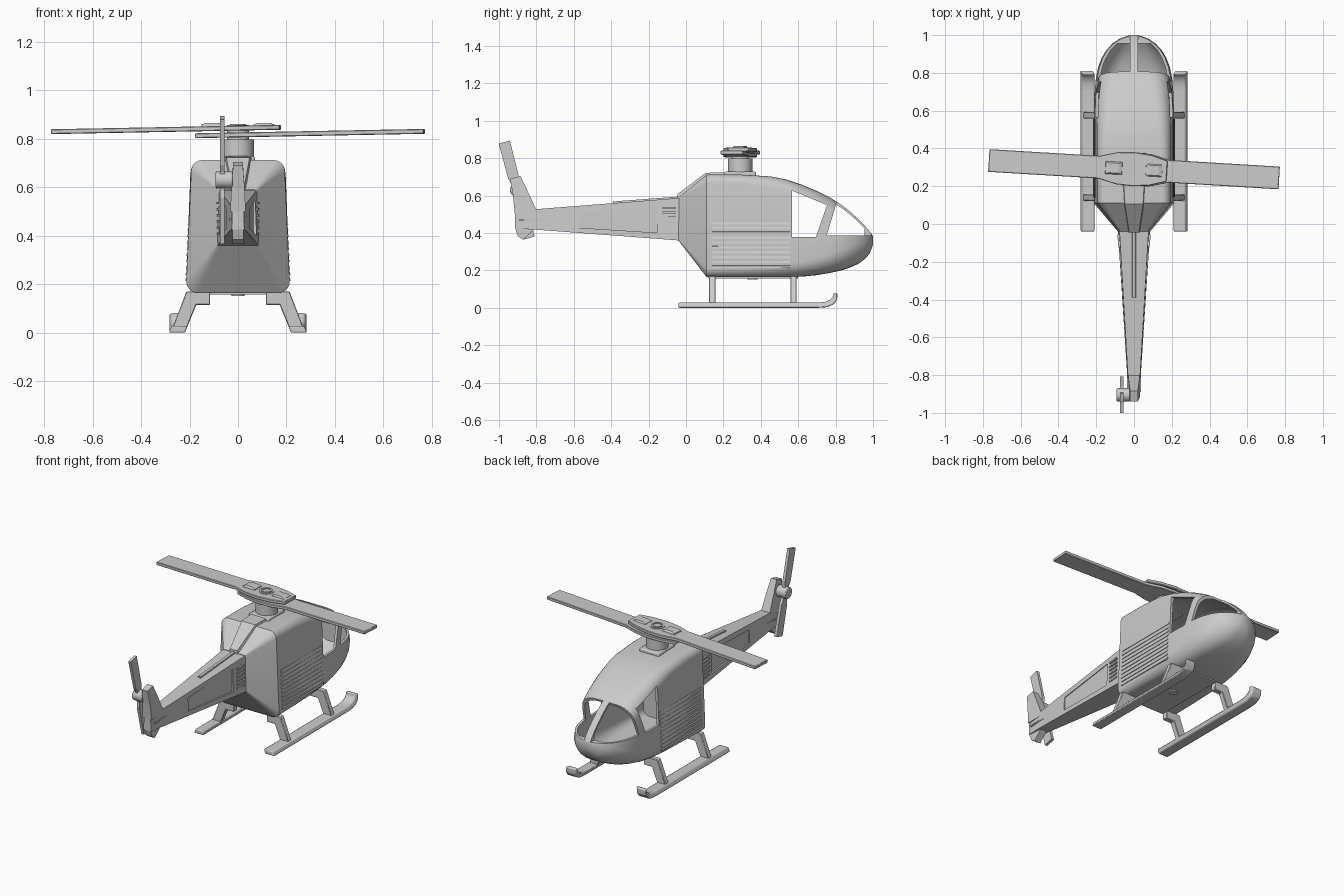
import bpy, bmesh, math
from mathutils import Matrix, Vector

if "Cube" in bpy.data.objects:
    bpy.data.objects.remove(bpy.data.objects["Cube"])


def loft(name, rings):
    """Closed solid skinned through matching rings of points."""
    bm = bmesh.new()
    vs = [[bm.verts.new(p) for p in ring] for ring in rings]
    n = len(vs[0])
    for a, b in zip(vs, vs[1:]):
        for i in range(n):
            j = (i + 1) % n
            bm.faces.new((a[i], a[j], b[j], b[i]))
    bm.faces.new(vs[0])
    bm.faces.new(vs[-1][::-1])
    bmesh.ops.recalc_face_normals(bm, faces=bm.faces)
    me = bpy.data.meshes.new(name)
    bm.to_mesh(me)
    bm.free()
    ob = bpy.data.objects.new(name, me)
    bpy.context.collection.objects.link(ob)
    return ob


def side_prism(name, pts, x0, x1):
    return loft(name, [[(x, y, z) for y, z in pts] for x in (x0, x1)])


def box(name, lo, hi):
    (a, b, c), (d, e, f) = lo, hi
    return side_prism(name, [(b, c), (e, c), (e, f), (b, f)], a, d)


def cyl(name, r0, r1, z0, z1, loc=(0, 0, 0), n=32, axis="z"):
    pts = [(math.cos(2 * math.pi * i / n), math.sin(2 * math.pi * i / n)) for i in range(n)]
    ob = loft(name, [[(r * c, r * s, z) for c, s in pts] for r, z in ((r0, z0), (r1, z1))])
    if axis == "x":
        ob.data.transform(Matrix.Rotation(math.pi / 2, 4, "Y"))
    ob.data.transform(Matrix.Translation(Vector(loc)))
    return smooth(ob)


def activate(ob):
    bpy.ops.object.select_all(action="DESELECT")
    ob.select_set(True)
    bpy.context.view_layer.objects.active = ob


def smooth(ob, deg=28):
    activate(ob)
    bpy.ops.object.shade_smooth_by_angle(angle=math.radians(deg))
    return ob


def cut(ob, cutter):
    m = ob.modifiers.new("cut", "BOOLEAN")
    m.operation, m.solver, m.object = "DIFFERENCE", "EXACT", cutter
    activate(ob)
    bpy.ops.object.modifier_apply(modifier=m.name)
    bpy.data.objects.remove(cutter)


def bevel(ob, w=0.008, seg=2):
    m = ob.modifiers.new("bevel", "BEVEL")
    m.width, m.segments, m.limit_method = w, seg, "ANGLE"
    return smooth(ob)


def section(y, zb, zt, wb, wt, r, inset=0.0, n=6):
    """Rounded trapezoid across the fuselage at station y."""
    zb, zt, wb, wt = zb + inset, zt - inset, wb - inset, wt - inset
    r = min(r, 0.97 * wb, 0.97 * wt, 0.48 * (zt - zb))
    out = []
    for k, (sx, w, z) in enumerate(((1, wt, zt - r), (-1, wt, zt - r), (-1, wb, zb + r), (1, wb, zb + r))):
        for i in range(n + 1):
            a = math.pi / 2 * (k + i / n)
            out.append((sx * (w - r) + r * math.cos(a), y, z + r * math.sin(a)))
    return out


# Fuselage shell: y, bottom, top, lower half-width, upper half-width, corner radius
stations = [
    (-0.04, .36, .59, .085, .075, .008), (.11, .165, .712, .213, .193, .045),
    (.30, .165, .712, .213, .195, .05), (.45, .165, .703, .213, .197, .06),
    (.53, .165, .688, .213, .197, .07), (.62, .167, .658, .211, .196, .08),
    (.70, .175, .625, .208, .192, .09), (.77, .187, .590, .202, .187, .10),
    (.83, .200, .552, .190, .178, .11), (.88, .217, .513, .171, .163, .11),
    (.92, .235, .476, .147, .143, .11), (.955, .260, .441, .115, .113, .09),
    (.98, .288, .412, .078, .078, .062), (.994, .32, .393, .042, .042, .036),
    (1.0, .342, .382, .016, .016, .014)]
body = loft("fuselage", [section(*s) for s in stations])
inner = [(.15,) + stations[1][1:]] + stations[2:12]
cut(body, loft("cabin_cutter", [section(*s, inset=.016) for s in inner]))
# Door windows and split windscreen
cut(body, side_prism("door_cutter", [(.567, .38), (.695, .38), (.754, .55), (.567, .627)], -.4, .4))
screen = [(.752, .386), (1.1, .386), (1.1, .70), (.846, .70)]
for s in (1, -1):
    cut(body, side_prism("screen_cutter", screen, s * .022, s * .4))
smooth(body, 25)

# Engine louvres on the body sides and vents at the boom root
for s in (1, -1):
    for i in range(10):
        z = .215 + i * .026
        x = .212 - .02 * (z - .21) / .457
        side = [(x - .008, z - .002), (x + .006, z - .002), (x + .003, z + .010), (x - .008, z + .013)]
        loft("side_louvre", [[(s * px, y, pz) for px, pz in side] for y in (.14, .555)])
    for i in range(6):
        z = .405 + i * .025
        loft("boom_vent", [[(s * (w + d), y, z + h) for d, h in ((-.01, 0), (.004, 0), (.004, .009), (-.01, .009))]
                           for y, w in ((-.125, .079), (-.055, .084))])

# Tail boom with sunken side panels
boom = loft("tail_boom", [[(w, y, zb), (w * .9, y, zt), (-w * .9, y, zt), (-w, y, zb)]
                          for y, zb, zt, w in ((-.03, .36, .588, .086), (-.80, .418, .528, .036), (-.915, .425, .52, .026))])
for s in (1, -1):
    cut(boom, loft("panel_cutter", [[(s * x, y, z) for x, z in ((w - .007, z0), (.3, z0), (.3, z1), (w - .007, z1))]
                                    for y, z0, z1, w in ((-.57, .428, .512, .049), (-.155, .402, .545, .074))]))
    box("boom_side_rib", (s * .02, -.89, .465), (s * .037, -.76, .474))
loft("boom_spine", [[(-.012, y, z - .02), (.012, y, z - .02), (.009, y, z + .008), (-.009, y, z + .008)]
                    for y, z in ((-.39, .561), (-.03, .588))])

# Tail fin and lower stub
fin = [[(-.79, .50), (-.915, .50)], [(-.835, .60), (-.925, .60)], [(-.885, .705), (-.94, .69)]]
loft("tail_fin", [[(w, a[0], a[1]), (w, b[0], b[1]), (-w, b[0], b[1]), (-w, a[0], a[1])]
                  for (a, b), w in zip(fin, (.032, .027, .02))])
side_prism("lower_fin", [(-.80, .43), (-.915, .43), (-.90, .385), (-.87, .365)], -.022, .022)

# Tail rotor
hub_y, hub_z = -.905, .63
bevel(cyl("tail_rotor_hub", .036, .036, -.092, -.022, (0, hub_y, hub_z), 24, "x"), .005)
blade = loft("tail_rotor_blade", [[(-.009, -w, z), (.009, -w, z), (.009, w, z), (-.009, w, z)]
                                  for z, w in ((-.265, .031), (-.07, .029), (-.04, .02), (.04, .02), (.07, .029), (.265, .031))])
blade.data.transform(Matrix.Translation((-.065, hub_y, hub_z)) @ Matrix.Rotation(math.radians(14.5), 4, "X"))

# Rotor pedestal, rear fairing and mast
cy = .29
bevel(box("mast_base", (-.07, .205, .69), (.07, .375, .728)), .01)
loft("rear_fairing", [[(-w, y, z - .05), (w, y, z - .05), (w * .8, y, z), (-w * .8, y, z)]
                      for y, z, w in ((.25, .725, .07), (.105, .722, .06), (-.045, .608, .032))])
cyl("mast", .066, .066, .72, .798, (0, cy, 0))
cyl("mast_core", .045, .045, .79, .857, (0, cy, 0))

# Two overlapping main blades, each ending in a lens-shaped hub plate
half = [(.77, .06), (.185, .06), (.165, .066), (.09, .085), (0, .09), (-.09, .08), (-.175, .055)]
plan = half + [(x, -y) for x, y in reversed(half)]
for name, s, z in (("main_blade_upper", -1, .844), ("main_blade_lower", 1, .816)):
    b = loft(name, [[(s * x, y, h) for x, y in plan] for h in (-.01, .01)])
    b.data.transform(Matrix.Translation((0, cy, z)) @ Matrix.Rotation(-.06, 4, "Z") @ Matrix.Rotation(-.019, 4, "Y"))
    bevel(b, .003, 1)

# Hub cap ring and raised pads
ring = cyl("hub_ring", .034, .034, .845, .862, (0, cy, 0))
cut(ring, cyl("ring_cutter", .024, .024, .85, .9, (0, cy, 0)))
smooth(ring)
for s in (1, -1):
    pad = loft("hub_pad", [[(s * .107 + a * w, b * d, z) for a, b in ((-1, -1), (1, -1), (1, 1), (-1, 1))]
                           for z, w, d in ((.84, .047, .036), (.858, .043, .032), (.865, .025, .026))])
    pad.data.transform(Matrix.Translation((0, cy, 0)) @ Matrix.Rotation(-.06, 4, "Z"))

# Landing gear
path = [(-.04, 0, .028), (.70, 0, .028), (.745, .004, .032), (.78, .02, .045), (.80, .045, .06), (.812, .078, .082)]
for s in (1, -1):
    rings = []
    for i, (y, z0, z1) in enumerate(path):
        yb = y + (0, 0, .01, .012, .008, -.002)[i]
        ya = y - (0, 0, .002, .008, .014, .022)[i]
        rings.append([(s * .285, yb, z0), (s * .218, yb, z0), (s * .208, ya, z1), (s * .273, ya, z1)])
    bevel(loft("skid", rings), .006)
    for y in (.14, .575):
        leg = [(.115, .17), (.115, .115), (.172, .115), (.213, .015), (.272, .015), (.213, .17)]
        bevel(loft("skid_leg", [[(s * x, y + d, z) for x, z in leg] for d in (-.017, .017)]), .003, 1)

# Belly plate and plug
box("belly_plate", (-.115, .12, .158), (.115, .60, .17))
cyl("belly_plug", .026, .026, .151, .17, (0, .355, 0), 20)
